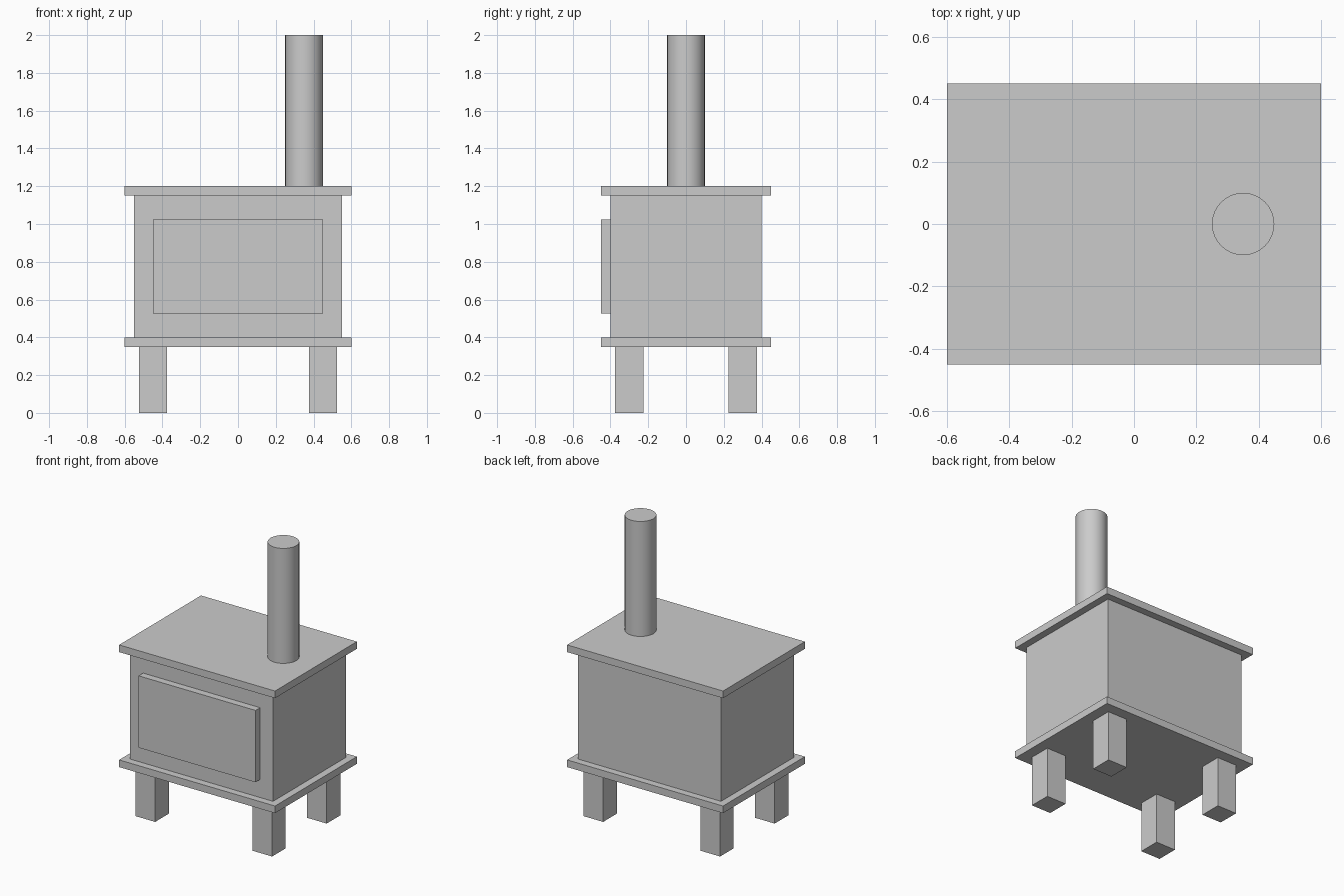
import bpy
from math import radians

if "Cube" in bpy.data.objects:
    bpy.data.objects.remove(bpy.data.objects["Cube"])


def box(name, lo, hi):
    """Box spanning two opposite corners."""
    mid = [(a + b) / 2 for a, b in zip(lo, hi)]
    bpy.ops.mesh.primitive_cube_add(size=1, location=mid)
    ob = bpy.context.object
    ob.name = name
    ob.scale = [b - a for a, b in zip(lo, hi)]
    bpy.ops.object.transform_apply(location=False, rotation=False, scale=True)
    return ob


# Firebox with overhanging base and top plates
box("base_plate", (-0.6, -0.45, 0.35), (0.6, 0.45, 0.4))
box("firebox", (-0.55, -0.4, 0.4), (0.55, 0.4, 1.15))
box("top_plate", (-0.6, -0.45, 1.15), (0.6, 0.45, 1.2))

# Door panel on the front
box("door", (-0.45, -0.45, 0.525), (0.45, -0.4, 1.025))

# Four square legs
for side, x in (("left", -0.45), ("right", 0.45)):
    for end, y in (("front", -0.3), ("back", 0.3)):
        box(f"{end}_{side}_leg", (x - 0.075, y - 0.075, 0), (x + 0.075, y + 0.075, 0.35))

# Chimney pipe
bpy.ops.mesh.primitive_cylinder_add(vertices=32, radius=0.1, depth=0.8, location=(0.35, 0, 1.6))
bpy.context.object.name = "chimney_pipe"
bpy.ops.object.shade_smooth_by_angle(angle=radians(30))
